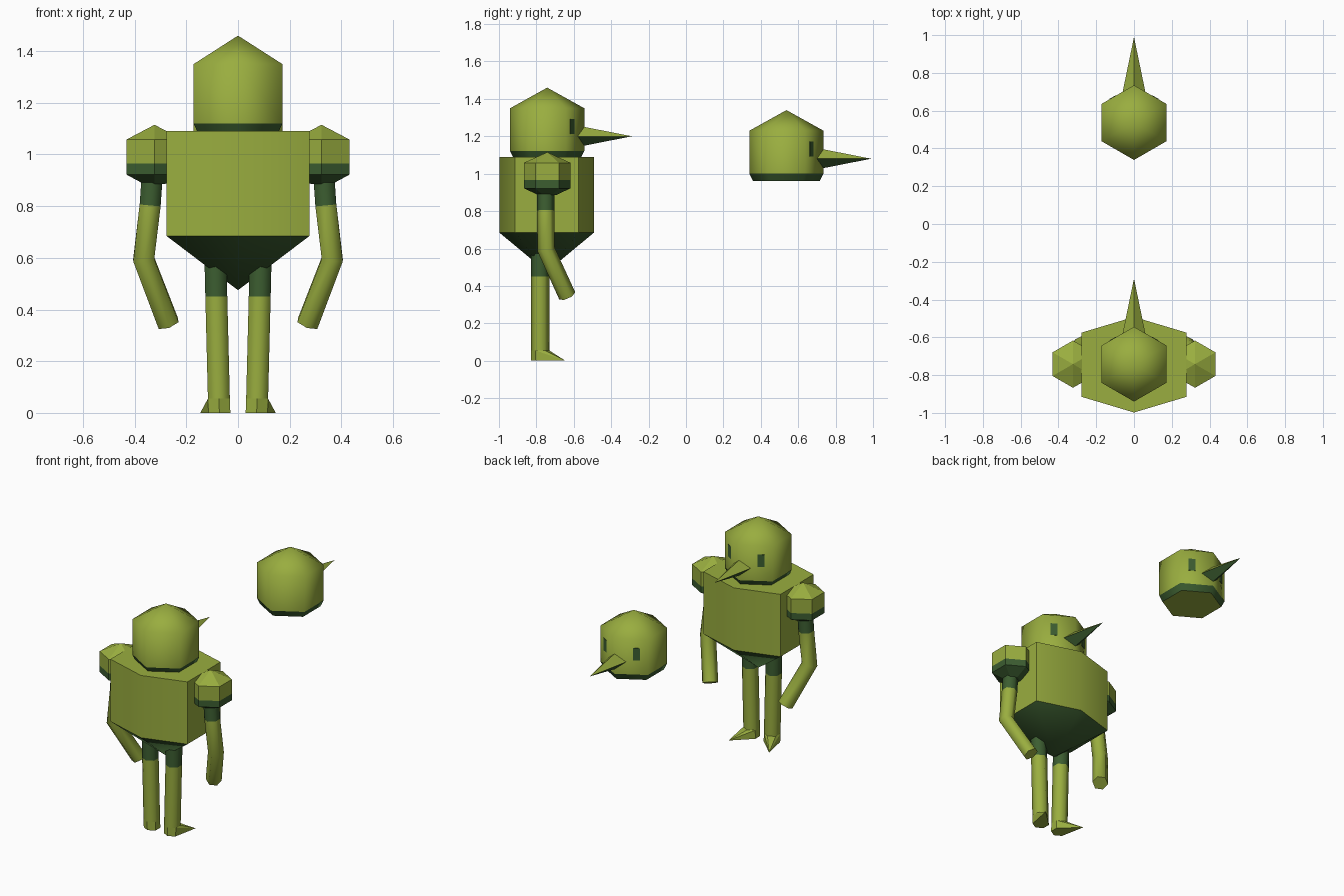
import bpy, bmesh
from math import sin, cos, pi, radians
from mathutils import Vector

if "Cube" in bpy.data.objects:
    bpy.data.objects.remove(bpy.data.objects["Cube"])


def material(name, rgb):
    m = bpy.data.materials.new(name)
    m.diffuse_color = (*rgb, 1)
    m.use_nodes = True
    m.node_tree.nodes["Principled BSDF"].inputs["Base Color"].default_value = m.diffuse_color
    return m


LIGHT, DARK = 0, 1
MATS = [material("olive", (0.32, 0.42, 0.05)), material("dark_green", (0.045, 0.11, 0.03))]


def finish(name, bm, smooth_angle):
    """Orient faces, keep sharp edges at colour borders and steep angles."""
    bmesh.ops.recalc_face_normals(bm, faces=bm.faces[:])
    for f in bm.faces:
        f.smooth = smooth_angle > 0
    for e in bm.edges:
        a, b = e.link_faces[0], e.link_faces[-1]
        e.smooth = (a.material_index == b.material_index
                    and e.calc_face_angle(0) < radians(smooth_angle))
    me = bpy.data.meshes.new(name)
    bm.to_mesh(me)
    bm.free()
    for m in MATS:
        me.materials.append(m)
    ob = bpy.data.objects.new(name, me)
    bpy.context.collection.objects.link(ob)
    return ob


def skin(name, rings, mats, first=None, smooth_angle=0):
    """Join rings of points; a one-point ring is a tip. mats is per band."""
    bm = bmesh.new()
    vr = [[bm.verts.new(p) for p in r] for r in rings]
    for lo, hi, mat in zip(vr, vr[1:], mats):
        n = max(len(lo), len(hi))
        for i in range(n):
            j = (i + 1) % n
            vs = []
            for v in (lo[i % len(lo)], lo[j % len(lo)], hi[j % len(hi)], hi[i % len(hi)]):
                if v not in vs:
                    vs.append(v)
            bm.faces.new(vs).material_index = mat
    for r, mat in ((vr[0], mats[0] if first is None else first), (vr[-1], mats[-1])):
        if len(r) > 2:
            bm.faces.new(r).material_index = mat
    return finish(name, bm, smooth_angle)


def hexagon(x, y, z, r):
    """Flat hexagon with corners on the y axis; radius 0 gives a tip."""
    if r == 0:
        return [(x, y, z)]
    return [(x + r * sin(k * pi / 3), y + r * cos(k * pi / 3), z) for k in range(6)]


def tube_rings(path, r):
    path = [Vector(p) for p in path]
    rings = []
    for i, p in enumerate(path):
        t = Vector((0, 0, 0))
        if i > 0:
            t += (p - path[i - 1]).normalized()
        if i < len(path) - 1:
            t += (path[i + 1] - p).normalized()
        q = Vector((0, 0, -1)).rotation_difference(t)
        rings.append([p + q @ Vector(c) for c in hexagon(0, 0, 0, r)])
    return rings


def head(prefix, cy, z0):
    # skull: dark lower bevel, straight wall, pointed crown
    profile = [(0.178, 0), (0.198, 0.04), (0.198, 0.27), (0, 0.38)]
    skin(prefix + "head", [hexagon(0, cy, z0 + z, r) for r, z in profile],
         [DARK, LIGHT, LIGHT], first=LIGHT, smooth_angle=63)
    # beak: four-sided spike, dark underneath
    by, bz = cy + 0.163, z0 + 0.12
    base = [(0.06, by, bz), (0, by, bz + 0.057), (-0.06, by, bz), (0, by, bz - 0.057)]
    beak = skin(prefix + "beak", [base, [(0, cy + 0.453, bz)]], [LIGHT])
    for f in beak.data.polygons:
        if f.normal.z < -0.1:
            f.material_index = DARK
    # eyes: thin slabs on the two front faces
    for s, side in ((-1, "left"), (1, "right")):
        rings = []
        for off in (-0.005, 0.002):
            rings.append([(s * (x + off * 0.5), cy + 0.198 - x * 0.577 + off * 0.866, z0 + z)
                          for x, z in ((0.094, 0.132), (0.13, 0.132), (0.13, 0.212), (0.094, 0.212))])
        skin(f"{prefix}{side}_eye", rings, [DARK])


head("", -0.742, 1.08)
head("spare_", 0.537, 0.96)

# torso: wide hexagon with a dark pointed underside
CY = -0.745
outline = [(0, 0.253), (0.277, 0.17), (0.277, -0.17), (0, -0.253), (-0.277, -0.17), (-0.277, 0.17)]
skin("torso", [[(0, CY, 0.475)]] + [[(x, CY + y, z) for x, y in outline] for z in (0.685, 1.09)],
     [DARK, LIGHT], smooth_angle=63)

for s, side in ((-1, "left"), (1, "right")):
    # shoulder knob
    profile = [(0.046, 0.885), (0.125, 0.922), (0.125, 0.965), (0.125, 1.058), (0, 1.115)]
    skin(side + "_shoulder", [hexagon(s * 0.323, -0.742, z, r) for r, z in profile],
         [DARK, DARK, LIGHT, LIGHT])
    # arm, bent at the elbow
    path = [(0.332, -0.75, 0.92), (0.34, -0.75, 0.803), (0.365, -0.748, 0.595), (0.27, -0.635, 0.347)]
    skin(side + "_arm", tube_rings([(s * x, y, z) for x, y, z in path], 0.047),
         [DARK, LIGHT, LIGHT], smooth_angle=63)
    # leg
    legs = [(0.074, 0.055), (0.084, 0.45), (0.088, 0.62)]
    skin(side + "_leg", [hexagon(s * x, -0.78, z, 0.049) for x, z in legs],
         [LIGHT, DARK], smooth_angle=63)
    # foot: wedge running to an outward-pointing toe
    bm = bmesh.new()
    pts = hexagon(s * 0.072, -0.78, 0, 0.049) + hexagon(s * 0.074, -0.78, 0.055, 0.049)
    for p in pts + [(s * 0.146, -0.645, 0)]:
        bm.verts.new(p)
    bmesh.ops.convex_hull(bm, input=bm.verts[:])
    finish(side + "_foot", bm, 30)
